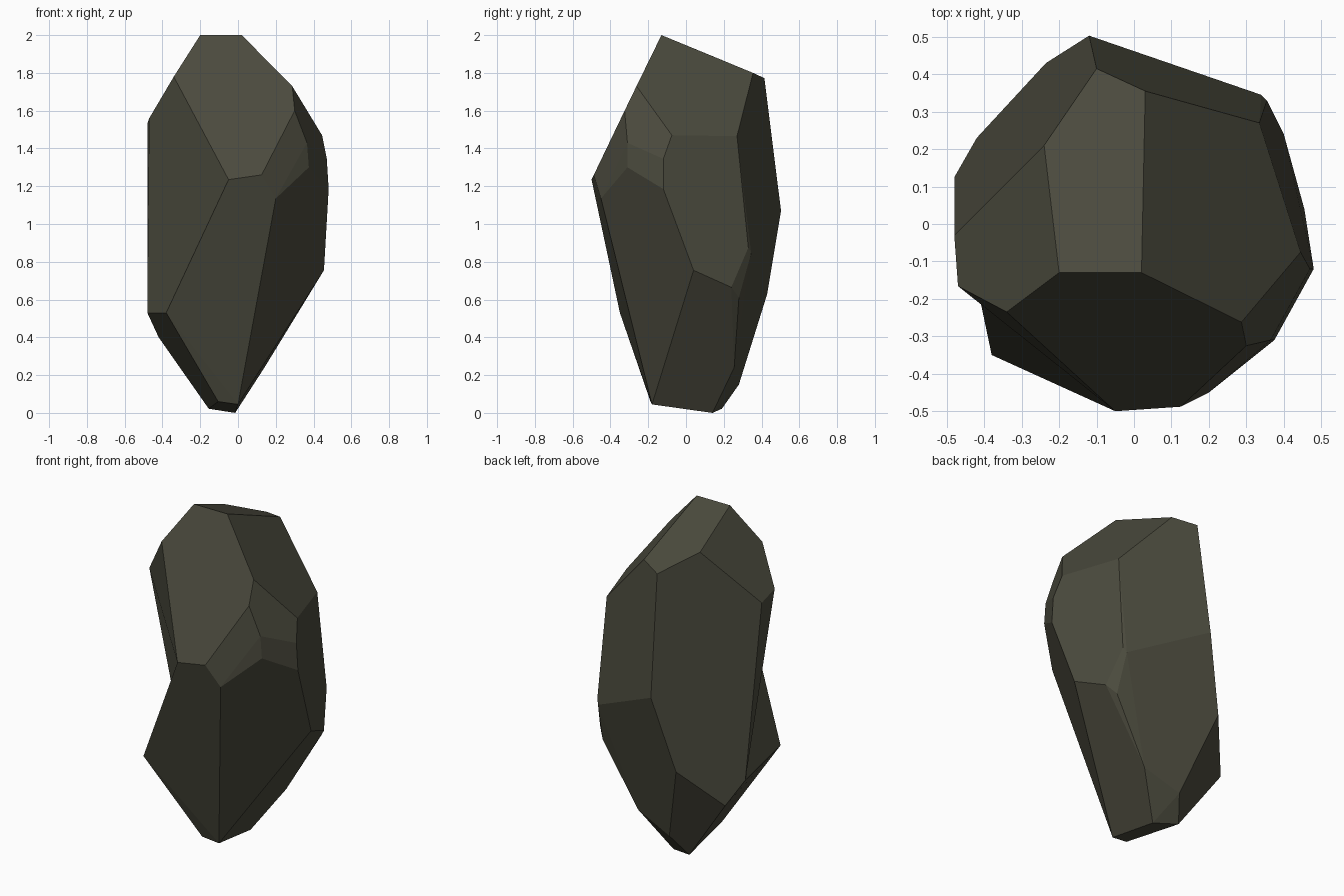
import bpy
import bmesh
import math

default_cube = bpy.data.objects.get("Cube")
if default_cube:
    bpy.data.objects.remove(default_cube, do_unlink=True)


def make_material(name, colour):
    material = bpy.data.materials.new(name)
    material.use_nodes = True
    material.diffuse_color = colour
    for node in material.node_tree.nodes:
        if node.type == "BSDF_PRINCIPLED":
            node.inputs["Base Color"].default_value = colour
            node.inputs["Roughness"].default_value = 0.9
    return material


# Chipped corners of the boulder, from the crown down to the foot
crown = [(-.2, -.13, 2), (.02, -.13, 2), (.03, .355, 1.8),
         (-.1, .415, 1.772), (-.24, .21, 1.86)]
shoulder = [(.287, -.262, 1.73), (.3, -.325, 1.6), (.335, .27, 1.465),
            (.445, -.075, 1.47), (-.48, -.03, 1.53), (.365, -.31, 1.43),
            (.47, -.12, 1.345), (.375, -.31, 1.3)]
waist = [(.125, -.488, 1.26), (.2, -.45, 1.135), (.48, -.12, 1.185),
         (-.12, .503, 1.07), (.355, .33, .875), (.34, .345, .845),
         (.455, .04, .755), (.4, .24, .665), (-.235, .43, .63),
         (.355, .28, .61)]
foot = [(-.42, .23, .4), (.14, .255, .24), (-.086, .28, .15),
        (0, -.18, .045), (-.105, -.188, .06), (-.155, .19, .022),
        (-.015, .14, 0)]

# Corners round the hollow flank, in order
hollow = [(-.38, -.35, .53), (-.05, -.5, 1.235), (-.34, -.235, 1.78),
          (-.47, -.166, 1.56), (-.48, .125, .53)]

# Wrap the corners in a convex shell
bm = bmesh.new()
rim = [bm.verts.new(corner) for corner in hollow]
for corner in crown + shoulder + waist + foot:
    bm.verts.new(corner)
bmesh.ops.convex_hull(bm, input=list(bm.verts))
loose = [vert for vert in bm.verts if not vert.link_faces]
bmesh.ops.delete(bm, geom=loose, context="VERTS")
bmesh.ops.recalc_face_normals(bm, faces=list(bm.faces))

# Replace the shell over the hollow with one sunken facet
cover = [face for face in bm.faces if all(vert in rim for vert in face.verts)]
bmesh.ops.delete(bm, geom=cover, context="FACES")
bm.faces.new(rim)

# Merge nearly level triangles into broad flat facets
bmesh.ops.dissolve_limit(bm, angle_limit=math.radians(5), use_dissolve_boundaries=False,
                         verts=list(bm.verts), edges=list(bm.edges))
for face in bm.faces:
    face.smooth = False
bm.normal_update()

mesh = bpy.data.meshes.new("boulder")
bm.to_mesh(mesh)
bm.free()
mesh.materials.append(make_material("dark olive stone", (.07, .069, .047, 1)))
boulder = bpy.data.objects.new("boulder", mesh)
bpy.context.collection.objects.link(boulder)
